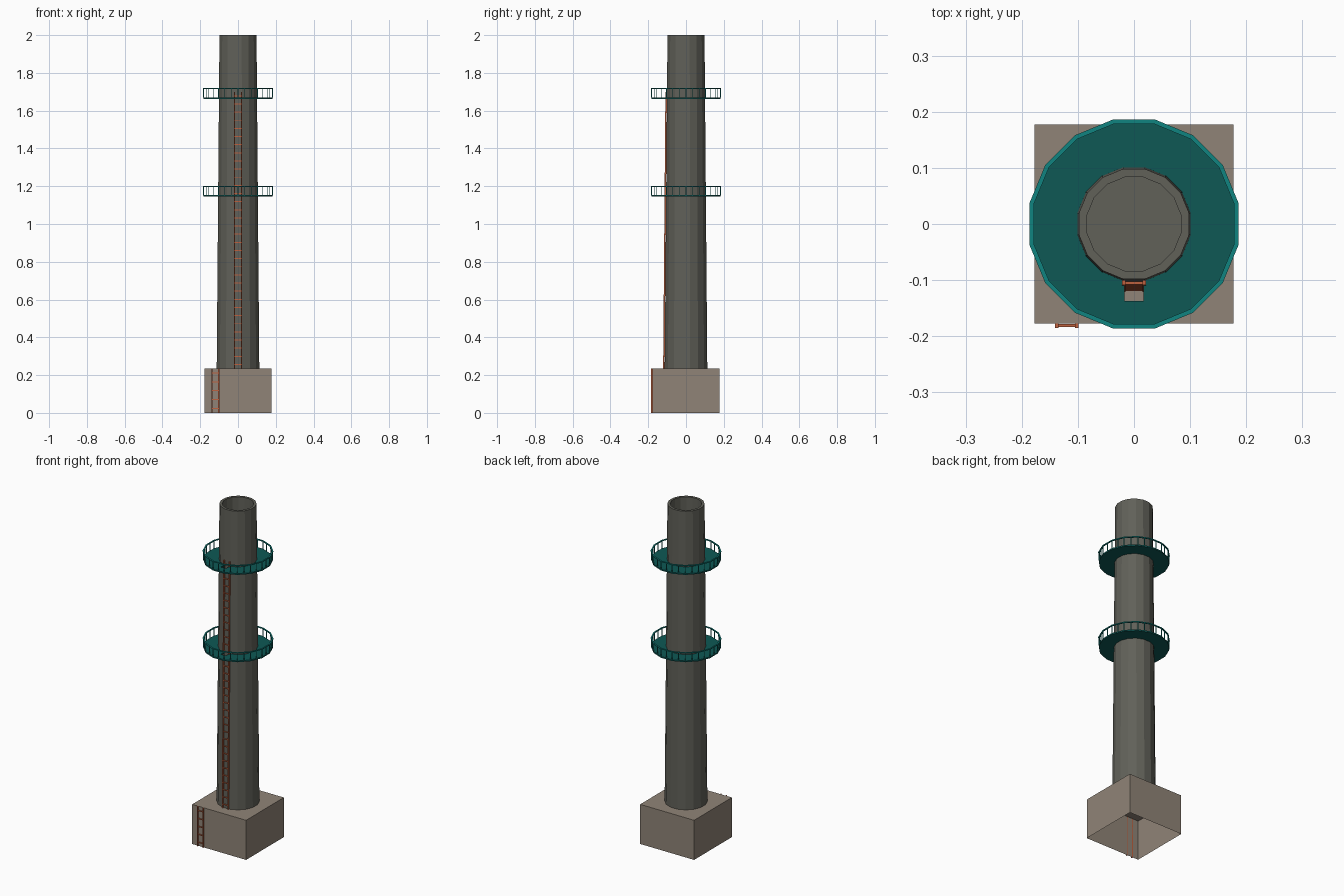
import bpy, bmesh, math
from mathutils import Vector

if "Cube" in bpy.data.objects:
    bpy.data.objects.remove(bpy.data.objects["Cube"])

SIDES = 16
HALF = math.pi / SIDES


def material(name, r, g, b):
    lin = [((c / 255 + 0.055) / 1.055) ** 2.4 for c in (r, g, b)]
    m = bpy.data.materials.new(name)
    m.diffuse_color = (*lin, 1)
    m.use_nodes = True
    m.node_tree.nodes["Principled BSDF"].inputs["Base Color"].default_value = m.diffuse_color
    return m


CONCRETE = material("grey concrete", 97, 97, 89)
STONE = material("beige stone", 144, 132, 119)
DECK = material("dark teal", 14, 88, 85)
RAIL = material("bright teal", 16, 132, 128)
RUST = material("rust orange", 190, 97, 62)


def finish(bm, name, mat):
    bmesh.ops.recalc_face_normals(bm, faces=bm.faces)
    me = bpy.data.meshes.new(name)
    bm.to_mesh(me)
    bm.free()
    ob = bpy.data.objects.new(name, me)
    me.materials.append(mat)
    bpy.context.collection.objects.link(ob)
    return ob


def add_box(bm, x0, x1, y0, y1, z0, z1):
    vs = bmesh.ops.create_cube(bm, size=1)["verts"]
    for v in vs:
        v.co = Vector(((x0 + x1) / 2 + v.co.x * (x1 - x0),
                       (y0 + y1) / 2 + v.co.y * (y1 - y0),
                       (z0 + z1) / 2 + v.co.z * (z1 - z0)))
    return vs


def lathe(bm, profile, closed):
    """Revolve (radius, z) points into a flat-sided ring or tube."""
    rings = [[bm.verts.new((r * math.cos(HALF + 2 * HALF * i),
                            r * math.sin(HALF + 2 * HALF * i), z))
              for i in range(SIDES)] for r, z in profile]
    pairs = list(zip(rings, rings[1:]))
    if closed:
        pairs.append((rings[-1], rings[0]))
    for a, b in pairs:
        for i in range(SIDES):
            j = (i + 1) % SIDES
            bm.faces.new((a[i], a[j], b[j], b[i]))
    return rings


# Square base, open underneath
bm = bmesh.new()
add_box(bm, -0.177, 0.177, -0.177, 0.177, 0, 0.235)
ob = finish(bm, "base", STONE)
bm = bmesh.new()
bm.from_mesh(ob.data)
bmesh.ops.delete(bm, geom=[f for f in bm.faces if f.normal.z < -0.5], context="FACES_ONLY")
bm.to_mesh(ob.data)
bm.free()

# Tapered chimney with recessed mouth
bm = bmesh.new()
rings = lathe(bm, [(0.115, 0.235), (0.1, 2.0), (0.085, 2.0), (0.085, 1.8)], False)
bm.faces.new(rings[-1])
bm.faces.new(rings[0])
finish(bm, "chimney", CONCRETE)

# Cutter for the ladder opening in both decks
bm = bmesh.new()
add_box(bm, -0.017, 0.017, -0.137, -0.06, 1.0, 1.9)
cutter = finish(bm, "ladder_opening_cutter", DECK)
cutter.hide_render = True
cutter.hide_set(True)

# Platforms with railings
for label, z in (("lower", 1.145), ("upper", 1.663)):
    bm = bmesh.new()
    lathe(bm, [(0.095, z), (0.187, z), (0.187, z + 0.008), (0.095, z + 0.008)], True)
    deck = finish(bm, label + "_deck", DECK)
    mod = deck.modifiers.new("opening", "BOOLEAN")
    mod.object = cutter
    mod.operation = "DIFFERENCE"
    mod.solver = "EXACT"

    bm = bmesh.new()
    top = z + 0.057
    lathe(bm, [(0.182, top - 0.005), (0.19, top - 0.005), (0.19, top), (0.182, top)], True)
    # posts at every corner and mid-side
    for i in range(SIDES * 2):
        a = HALF * i
        r = 0.186 if i % 2 else 0.186 * math.cos(HALF)
        x, y = r * math.cos(a), r * math.sin(a)
        add_box(bm, x - 0.0018, x + 0.0018, y - 0.0018, y + 0.0018, z + 0.006, top - 0.004)
    finish(bm, label + "_railing", RAIL)


def ladder(name, cx, z0, z1, y0, y1, step):
    """Two rails and rungs; y runs from y0 at the foot to y1 at the head."""
    bm = bmesh.new()
    for s in (-1, 1):
        x = cx + s * 0.018
        add_box(bm, x - 0.003, x + 0.003, -0.004, 0.004, z0, z1)
    n = int((z1 - z0) / step)
    for i in range(n):
        z = z0 + (i + 0.5) * (z1 - z0) / n
        add_box(bm, cx - 0.018, cx + 0.018, -0.0025, 0.0025, z - 0.0025, z + 0.0025)
    # lean the ladder along the wall
    for v in bm.verts:
        v.co.y += y0 + (y1 - y0) * (v.co.z - z0) / (z1 - z0)
    finish(bm, name, RUST)


ladder("chimney_ladder", 0, 0.235, 1.7, -0.117, -0.105, 0.042)
ladder("base_ladder", -0.12, 0.0, 0.235, -0.181, -0.181, 0.042)
